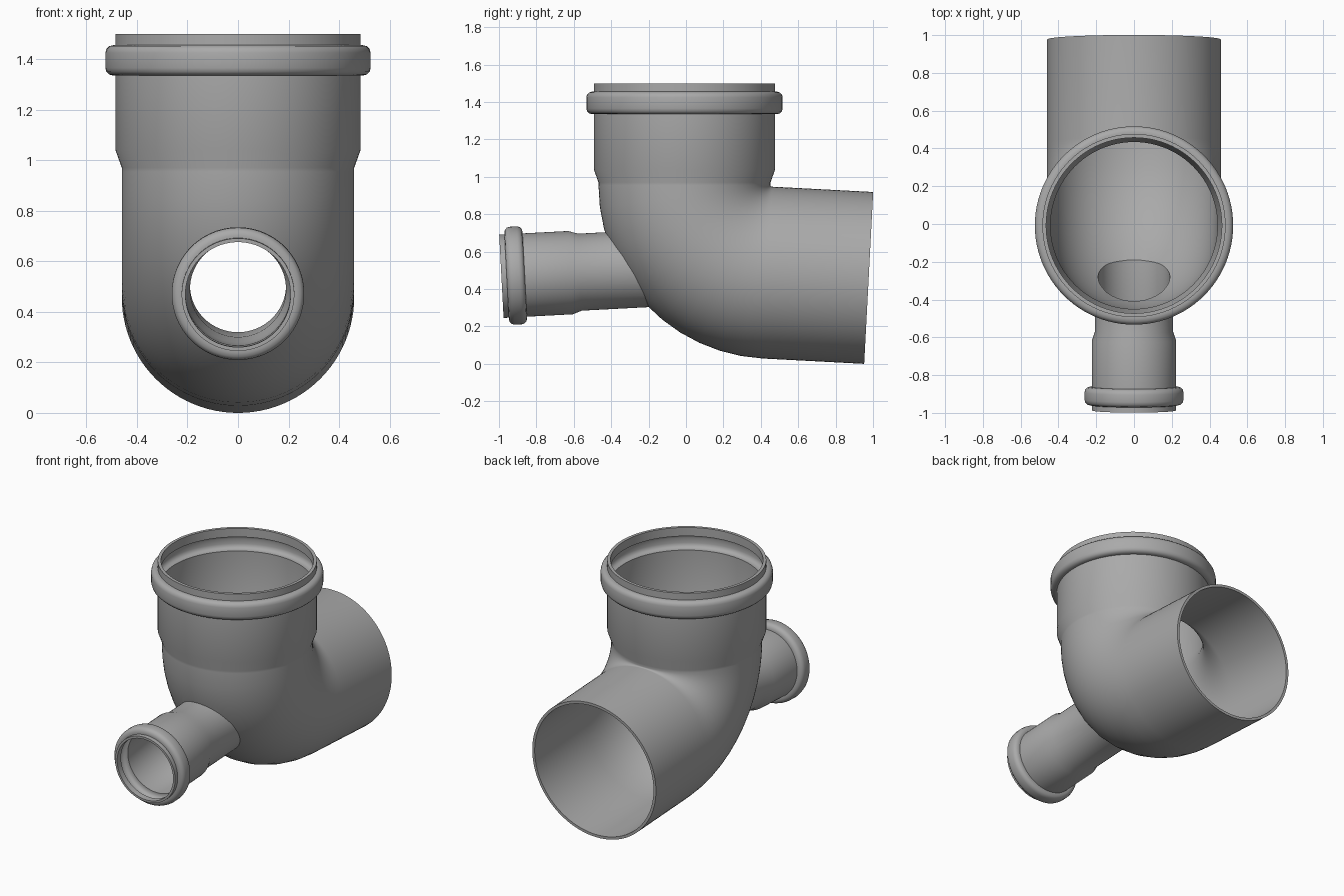
import bpy
import bmesh
from math import sin, cos, pi, radians
from mathutils import Vector

SIDES = 96
TILT = radians(87)
WALL = 0.018

cube = bpy.data.objects.get("Cube")
if cube:
    bpy.data.objects.remove(cube, do_unlink=True)

grey = bpy.data.materials.new("grey plastic")
grey.use_nodes = True
colour = (0.40, 0.40, 0.40, 1)
grey.diffuse_color = colour
grey.node_tree.nodes["Principled BSDF"].inputs["Base Color"].default_value = colour


def sweep(name, stations):
    """Closed solid through rings given as (centre, direction, radius)."""
    bm = bmesh.new()
    rings = []
    for centre, direction, radius in stations:
        side = Vector((1, 0, 0))
        up = direction.cross(side)
        rings.append([bm.verts.new(centre + radius * (side * cos(a) + up * sin(a)))
                      for a in (2 * pi * i / SIDES for i in range(SIDES))])
    for low, high in zip(rings, rings[1:]):
        for i in range(SIDES):
            j = (i + 1) % SIDES
            bm.faces.new((low[i], low[j], high[j], high[i]))
    bm.faces.new(rings[0])
    bm.faces.new(rings[-1])
    bmesh.ops.recalc_face_normals(bm, faces=bm.faces)
    mesh = bpy.data.meshes.new(name)
    bm.to_mesh(mesh)
    bm.free()
    mesh.materials.append(grey)
    obj = bpy.data.objects.new(name, mesh)
    bpy.context.collection.objects.link(obj)
    return obj


def bead(start, end, base, top):
    """Rounded ring profile as (distance, radius) pairs."""
    c = min(0.03, (top - base) * 0.75)
    arc = [radians(a) for a in (0, 30, 60, 90)]
    rise = [(start + c * (1 - sin(a)), top - c * (1 - cos(a))) for a in reversed(arc)]
    fall = [(end - c * (1 - sin(a)), top - c * (1 - cos(a))) for a in arc]
    return [(start, base)] + rise + fall + [(end, base)]


def along(origin, direction, profile):
    return [(origin + direction * d, direction, r) for d, r in profile]


def cut(target, cutter):
    mod = target.modifiers.new("cut", "BOOLEAN")
    mod.operation = "DIFFERENCE"
    mod.solver = "EXACT"
    mod.object = cutter
    bpy.context.view_layer.objects.active = target
    bpy.ops.object.modifier_apply(modifier=mod.name)


# Main path: down the socket, round the bend, out to the back
AXIS_Y, BEND_Z, BEND_R, PIPE_R = -0.008, 0.955, 0.468, 0.46
down = Vector((0, 0, -1))
mouth = Vector((0, AXIS_Y, 1.5))
hub = Vector((0, AXIS_Y + BEND_R, BEND_Z))


def bend_and_outlet(radius, extra):
    stations = []
    steps = 12
    for i in range(steps + 1):
        t = TILT * i / steps
        direction = Vector((0, sin(t), -cos(t)))
        stations.append((hub + BEND_R * Vector((0, -cos(t), -sin(t))), direction, radius))
    centre, direction, _ = stations[-1]
    stations.append((centre + direction * (0.542 + extra), direction, radius))
    return stations


outer_socket = [(0, 0.485)] + bead(0.045, 0.165, 0.485, 0.525) + [(0.46, 0.485), (0.53, PIPE_R)]
inner_socket = [(-0.05, 0.465)] + bead(0.058, 0.152, 0.465, 0.507) + [(0.46, 0.465), (0.53, PIPE_R - WALL)]
elbow = sweep("elbow_pipe", along(mouth, down, outer_socket) + bend_and_outlet(PIPE_R, 0))
elbow_bore = sweep("elbow_bore", along(mouth, down, inner_socket) + bend_and_outlet(PIPE_R - WALL, 0.05))

# Side branch: small socket at the front, sloping up into the bend
inward = Vector((0, sin(TILT), cos(TILT)))
tip = Vector((0, -0.987, 0.468))
outer_branch = [(0, 0.223)] + bead(0.028, 0.125, 0.223, 0.262) + [(0.37, 0.223), (0.42, 0.206), (0.95, 0.206)]
inner_branch = [(-0.05, 0.208)] + bead(0.04, 0.113, 0.208, 0.245) + [(0.37, 0.208), (0.42, 0.19), (0.97, 0.19)]
branch = sweep("side_branch", along(tip, inward, outer_branch))
branch_bore = sweep("branch_bore", along(tip, inward, inner_branch))

# Hollow both pipes and open the branch into the bend
cut(branch, elbow)
cut(branch, branch_bore)
cut(elbow, elbow_bore)
cut(elbow, branch_bore)
for helper in (elbow_bore, branch_bore):
    bpy.data.objects.remove(helper, do_unlink=True)

# Smooth walls with crisp rims
for obj in (elbow, branch):
    bpy.ops.object.select_all(action="DESELECT")
    obj.select_set(True)
    bpy.context.view_layer.objects.active = obj
    bpy.ops.object.shade_smooth_by_angle(angle=radians(35))
